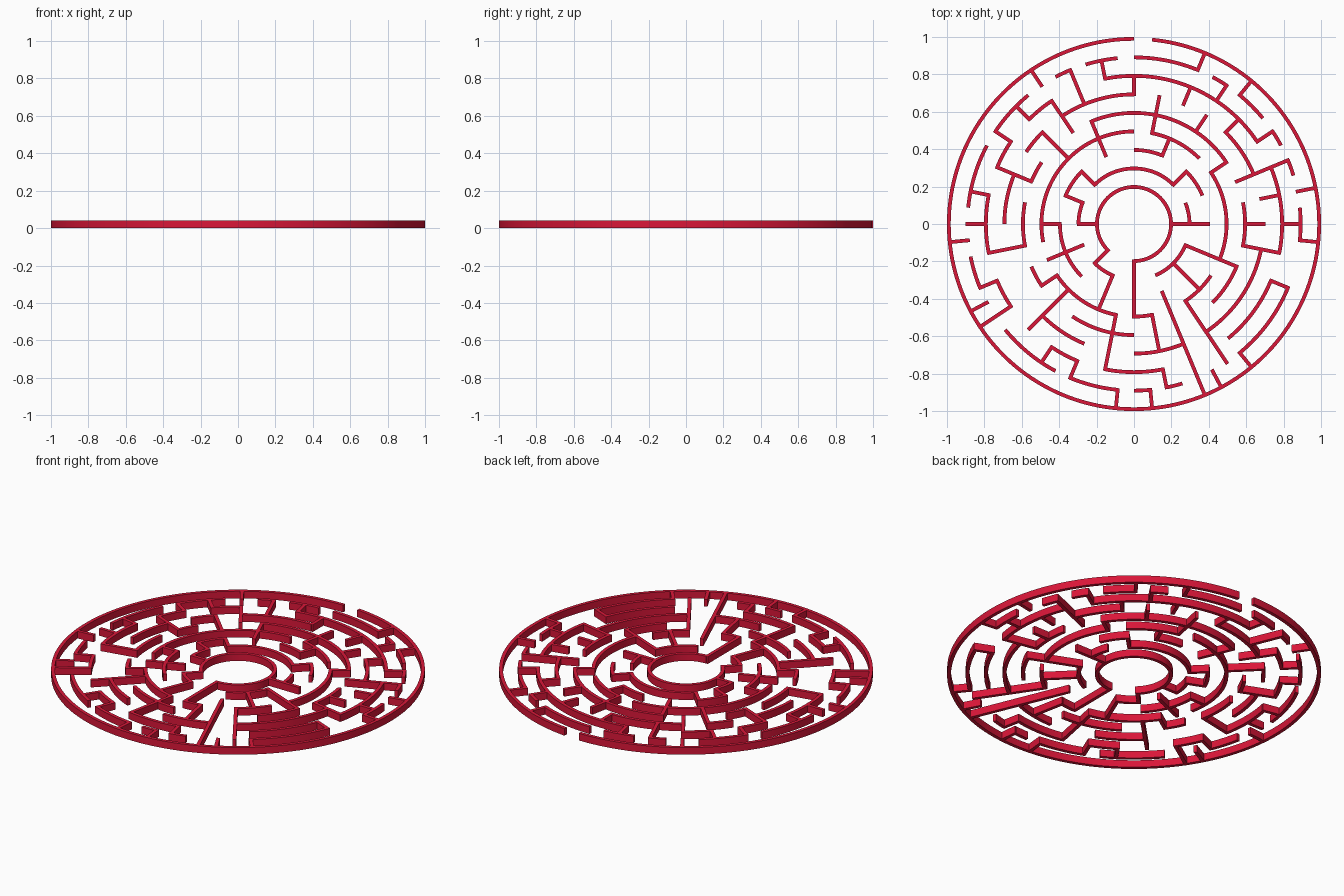
import bpy, bmesh, math
from mathutils import Vector

if "Cube" in bpy.data.objects:
    bpy.data.objects.remove(bpy.data.objects["Cube"])

STEP = 0.099            # radial spacing of the rings
UNIT = math.tau / 64    # angular unit, counter-clockwise from +x
HALF, H = 0.01, 0.042   # half wall width, wall height

red = bpy.data.materials.new("red")
red.diffuse_color = (0.7, 0.008, 0.04, 1)
red.use_nodes = True
red.node_tree.nodes["Principled BSDF"].inputs["Base Color"].default_value = red.diffuse_color


def sweep(bm, sections):
    """Skin a chain of four-corner sections into a closed wall."""
    loops = [[bm.verts.new(p) for p in s] for s in sections]
    for a, b in zip(loops, loops[1:]):
        for i in range(4):
            j = (i + 1) % 4
            bm.faces.new((a[i], a[j], b[j], b[i]))
    bm.faces.new(loops[0][::-1])
    bm.faces.new(loops[-1])


def arcs(bm, ring, *spans):
    r = ring * STEP
    for start, end in spans:
        n = (end - start) * (3 if ring > 5 else 2)
        secs = []
        for k in range(n + 1):
            a = (start + (end - start) * k / n) * UNIT
            d = Vector((math.cos(a), math.sin(a), 0))
            secs.append([d * (r + o) + Vector((0, 0, z)) for o, z in
                         ((-HALF, 0), (HALF, 0), (HALF, H), (-HALF, H))])
        sweep(bm, secs)


def spokes(bm, inner, outer, *units):
    for u in units:
        a = u * UNIT
        d = Vector((math.cos(a), math.sin(a), 0))
        s = Vector((-d.y, d.x, 0))
        sweep(bm, [[d * r + s * o + Vector((0, 0, z)) for o, z in
                    ((-HALF, 0), (HALF, 0), (HALF, H), (-HALF, H))]
                   for r in (inner * STEP - 0.009, outer * STEP + 0.009)])


def finish(bm, name):
    bmesh.ops.recalc_face_normals(bm, faces=bm.faces[:])
    me = bpy.data.meshes.new(name)
    bm.to_mesh(me)
    bm.free()
    me.materials.append(red)
    ob = bpy.data.objects.new(name, me)
    bpy.context.collection.objects.link(ob)
    bpy.ops.object.select_all(action='DESELECT')
    ob.select_set(True)
    bpy.context.view_layer.objects.active = ob
    bpy.ops.object.shade_smooth_by_angle()


# outer rim, with the entrance at the top
bm = bmesh.new()
arcs(bm, 10, (16, 79))
finish(bm, "outer_rim")

# curved walls, ring by ring
bm = bmesh.new()
arcs(bm, 9, (3, 4), (5, 6), (7, 9), (10, 11), (12, 16), (17, 19), (20, 21),
     (23, 26), (27, 31), (34, 36), (39, 43), (44, 47), (48, 49), (50, 51),
     (55, 60), (63, 65))
arcs(bm, 8, (6, 18), (22, 24), (26, 28), (30, 34), (36, 38), (42, 44),
     (46, 50), (55, 60), (62, 68))
arcs(bm, 7, (4, 8), (16, 22), (24, 26), (28, 32), (40, 44), (48, 52), (54, 62))
arcs(bm, 6, (6, 20), (26, 28), (30, 34), (36, 38), (42, 48), (56, 60), (62, 66))
arcs(bm, 5, (8, 14), (16, 34), (38, 46), (48, 50), (54, 58), (60, 70))
arcs(bm, 4, (4, 8), (12, 16), (24, 28), (32, 40))
arcs(bm, 3, (0, 4), (8, 24), (28, 32), (40, 44), (52, 60))
arcs(bm, 2, (48, 104))
finish(bm, "curved_walls")

# radial walls, grouped by the rings they join
bm = bmesh.new()
spokes(bm, 9, 10, 2, 9, 12, 22, 33, 37, 47, 49, 53, 55, 63)
spokes(bm, 8, 9, 0, 6, 10, 18, 24, 26, 30, 32, 36, 42, 44, 50, 60)
spokes(bm, 8, 10, 38)
spokes(bm, 7, 9, 20)
spokes(bm, 6, 9, 4)
spokes(bm, 5, 9, 54)
spokes(bm, 4, 10, 52)
spokes(bm, 7, 8, 2, 8, 12, 16)
spokes(bm, 6, 8, 22, 28, 34, 62)
spokes(bm, 5, 8, 40, 46)
spokes(bm, 6, 7, 0, 10)
spokes(bm, 5, 7, 14, 24, 50)
spokes(bm, 5, 6, 6, 38)
spokes(bm, 4, 6, 20)
spokes(bm, 3, 6, 60)
spokes(bm, 4, 5, 12, 32)
spokes(bm, 3, 5, 36, 44, 56)
spokes(bm, 2, 5, 48)
spokes(bm, 3, 4, 8, 24, 28)
spokes(bm, 2, 4, 0)
spokes(bm, 2, 3, 32, 40)
finish(bm, "radial_walls")
